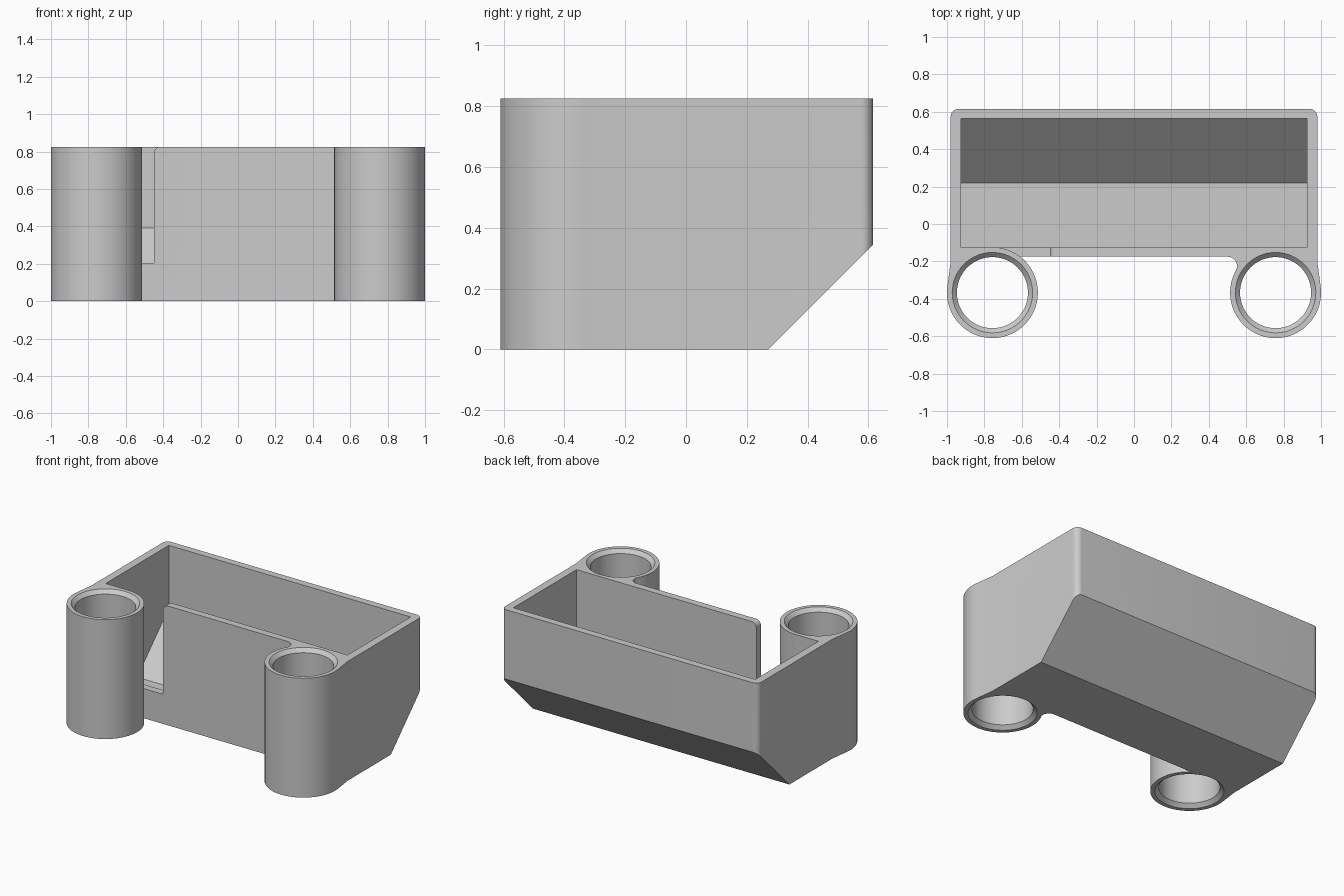
import bpy, bmesh
from math import sin, cos, radians, degrees, sqrt, atan2, asin, acos, hypot, pi

cube = bpy.data.objects.get("Cube")
if cube:
    bpy.data.objects.remove(cube, do_unlink=True)

H = 0.825                              # total height
TX, TY, TR = 0.757, -0.367, 0.243      # tube centre and radius
SIDE, BACK, FRONT = 0.98, 0.615, -0.175
INNER = -0.125                         # inner side of the front wall

grey = bpy.data.materials.new("plain grey")
grey.use_nodes = True
colour = (0.6, 0.6, 0.6, 1)
grey.diffuse_color = colour
grey.node_tree.nodes["Principled BSDF"].inputs["Base Color"].default_value = colour


def arc(cx, cy, r, start, end, n):
    return [(cx + r * cos(radians(start + (end - start) * i / n)),
             cy + r * sin(radians(start + (end - start) * i / n))) for i in range(n + 1)]


def loft(name, rings):
    """Solid made of stacked rings of equal point count."""
    bm = bmesh.new()
    loops = [[bm.verts.new(p) for p in ring] for ring in rings]
    n = len(loops[0])
    for a, b in zip(loops, loops[1:]):
        for i in range(n):
            j = (i + 1) % n
            bm.faces.new((a[i], a[j], b[j], b[i]))
    bm.faces.new(loops[0][::-1])
    bm.faces.new(loops[-1])
    bmesh.ops.recalc_face_normals(bm, faces=bm.faces)
    mesh = bpy.data.meshes.new(name)
    bm.to_mesh(mesh)
    bm.free()
    mesh.materials.append(grey)
    obj = bpy.data.objects.new(name, mesh)
    bpy.context.collection.objects.link(obj)
    return obj


def prism(name, pts, lo, hi, axis):
    place = {"x": lambda p, t: (t, p[0], p[1]),
             "y": lambda p, t: (p[0], t, p[1]),
             "z": lambda p, t: (p[0], p[1], t)}[axis]
    return loft(name, [[place(p, t) for p in pts] for t in (lo, hi)])


def cut(obj, cutter):
    cutter.hide_render = True
    mod = obj.modifiers.new("cut", "BOOLEAN")
    mod.operation = "DIFFERENCE"
    mod.solver = "EXACT"
    mod.object = cutter
    bpy.context.view_layer.objects.active = obj
    bpy.ops.object.modifier_apply(modifier=mod.name)
    bpy.data.objects.remove(cutter, do_unlink=True)


# Plan outline: rounded back corners, two tubes, one filleted into the front wall
dx, dy = SIDE - TX, -0.2 - TY
tangent = degrees(atan2(dy, dx) - acos(TR / hypot(dx, dy)))
meet = degrees(asin((FRONT - TY) / TR))
f = 0.05
fy = FRONT - f
fx = TX - sqrt((TR + f) ** 2 - (fy - TY) ** 2)
turn = degrees(atan2(fy - TY, fx - TX))
c = 0.04
outline = (arc(SIDE - c, BACK - c, c, 0, 90, 8)
           + arc(c - SIDE, BACK - c, c, 90, 180, 8)
           + [(-SIDE, -0.2)]
           + arc(-TX, TY, TR, 180 - tangent, 360 + meet, 72)
           + arc(fx, fy, f, 90, turn - 180, 14)
           + arc(TX, TY, TR, turn, 360 + tangent, 64)
           + [(SIDE, -0.2)])
bin_body = prism("bin_body", outline, 0, H, "z")

# Sloped underside at the back
cut(bin_body, prism("slope_cutter", [(0.17, -0.1), (0.8, -0.1), (0.8, 0.53)], -2, 2, "x"))

# Cavity with flat floor and sloped rear floor
cut(bin_body, prism("cavity_cutter", [(INNER, 0.045), (0.22, 0.045), (0.565, 0.39),
                                      (0.565, 1), (INNER, 1)], -0.925, 0.925, "x"))

# Opening in the front wall beside the right tube, with a rounded top corner
edge = -0.45
curve = arc(-TX, TY, TR, meet, 84, 16)
notch = curve + [(curve[-1][0], -0.1), (edge, -0.1), (edge, -0.2), (-0.53, -0.2)]
cut(bin_body, prism("notch_cutter", notch, 0.205, 1, "z"))
r = 0.035
corner = arc(edge + r, H - r, r, 180, 90, 8) + [(edge + r, 0.9), (edge - 0.01, 0.9), (edge - 0.01, H - r)]
cut(bin_body, prism("corner_cutter", corner, -0.2, -0.1, "y"))

# Through bores with chamfered rims
for side in (-1, 1):
    rings = [[(x, y, z) for x, y in arc(side * TX, TY, rad, 0, 354.375, 63)]
             for z, rad in ((-0.01, 0.225), (0.025, 0.19), (H - 0.025, 0.19), (H + 0.01, 0.225))]
    cut(bin_body, loft("bore_cutter", rings))

# Smooth curved walls, sharp edges
bpy.ops.object.select_all(action="DESELECT")
bin_body.select_set(True)
bpy.context.view_layer.objects.active = bin_body
bpy.ops.object.shade_smooth_by_angle(angle=radians(25))
